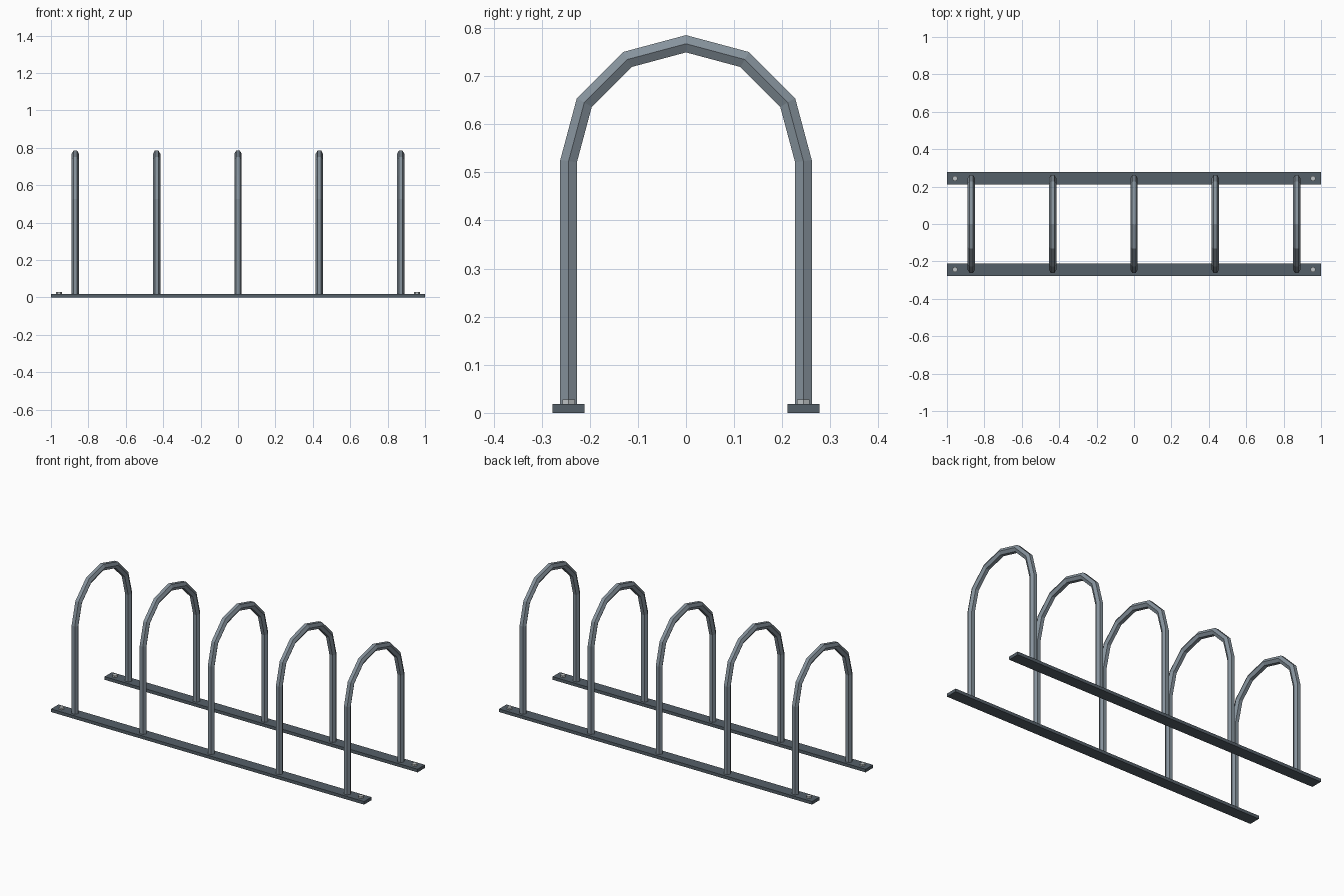
import bpy, bmesh, math
from mathutils import Vector

if "Cube" in bpy.data.objects:
    bpy.data.objects.remove(bpy.data.objects["Cube"])


def material(name, rgb):
    m = bpy.data.materials.new(name)
    m.diffuse_color = (*rgb, 1)
    m.use_nodes = True
    m.node_tree.nodes["Principled BSDF"].inputs["Base Color"].default_value = m.diffuse_color
    return m


TUBE = material("steel grey", (0.24, 0.29, 0.335))
RAIL = material("dark slate", (0.09, 0.115, 0.138))
BOLT = material("light zinc", (0.53, 0.56, 0.57))

RAIL_Y, RAIL_W, RAIL_H = 0.244, 0.067, 0.018
TUBE_R, SPRING_Z = 0.02, 0.523


def finish(bm, name, mat):
    bmesh.ops.recalc_face_normals(bm, faces=bm.faces)
    mesh = bpy.data.meshes.new(name)
    bm.to_mesh(mesh)
    bm.free()
    mesh.materials.append(mat)
    obj = bpy.data.objects.new(name, mesh)
    bpy.context.collection.objects.link(obj)
    return obj


def rail(name, y):
    bm = bmesh.new()
    bmesh.ops.create_cube(bm, size=1)
    for v in bm.verts:
        v.co = (v.co.x * 2, v.co.y * RAIL_W + y, (v.co.z + 0.5) * RAIL_H)
    finish(bm, name, RAIL)


def bolt(name, x, y):
    # hexagonal head with its corners along x
    bm = bmesh.new()
    ring = [bm.verts.new((x + 0.015 * math.cos(i * math.pi / 3),
                          y + 0.015 * math.sin(i * math.pi / 3), 0.012)) for i in range(6)]
    base = bm.faces.new(ring)
    top = bmesh.ops.extrude_face_region(bm, geom=[base], use_keep_orig=True)["geom"]
    for v in top:
        if isinstance(v, bmesh.types.BMVert):
            v.co.z = 0.028
    finish(bm, name, BOLT)


def hoop(name, x):
    # centreline: straight legs joined by a six-segment half circle
    path = [Vector((0, RAIL_Y, 0.01))]
    for i in range(7):
        a = i * math.pi / 6
        path.append(Vector((0, RAIL_Y * math.cos(a), SPRING_Z + RAIL_Y * math.sin(a))))
    path.append(Vector((0, -RAIL_Y, 0.01)))

    # mitred hexagonal section swept along the path
    bm = bmesh.new()
    rings = []
    for i, p in enumerate(path):
        d_in = (p - path[max(i - 1, 0)]).normalized()
        d_out = (path[min(i + 1, len(path) - 1)] - p).normalized()
        t = (d_in + d_out).normalized()
        seg = d_in if d_in.length > 0 else d_out
        out = Vector((0, t.z, -t.y)) / t.dot(seg)
        rings.append([bm.verts.new(p + Vector((x + TUBE_R * math.cos(k * math.pi / 3), 0, 0))
                                   + out * TUBE_R * math.sin(k * math.pi / 3))
                      for k in range(6)])
    for a, b in zip(rings, rings[1:]):
        for k in range(6):
            n = (k + 1) % 6
            bm.faces.new((a[k], a[n], b[n], b[k]))
    bm.faces.new(rings[0])
    bm.faces.new(rings[-1])
    finish(bm, name, TUBE)


# base rails with a bolt at each end
for side, y in (("front", -RAIL_Y), ("back", RAIL_Y)):
    rail(f"{side}_rail", y)
    for end, x in (("left", -0.957), ("right", 0.957)):
        bolt(f"{side}_{end}_bolt", x, y)

# five evenly spaced hoops
for i in range(5):
    hoop(f"hoop_{i + 1}", (i - 2) * 0.435)
